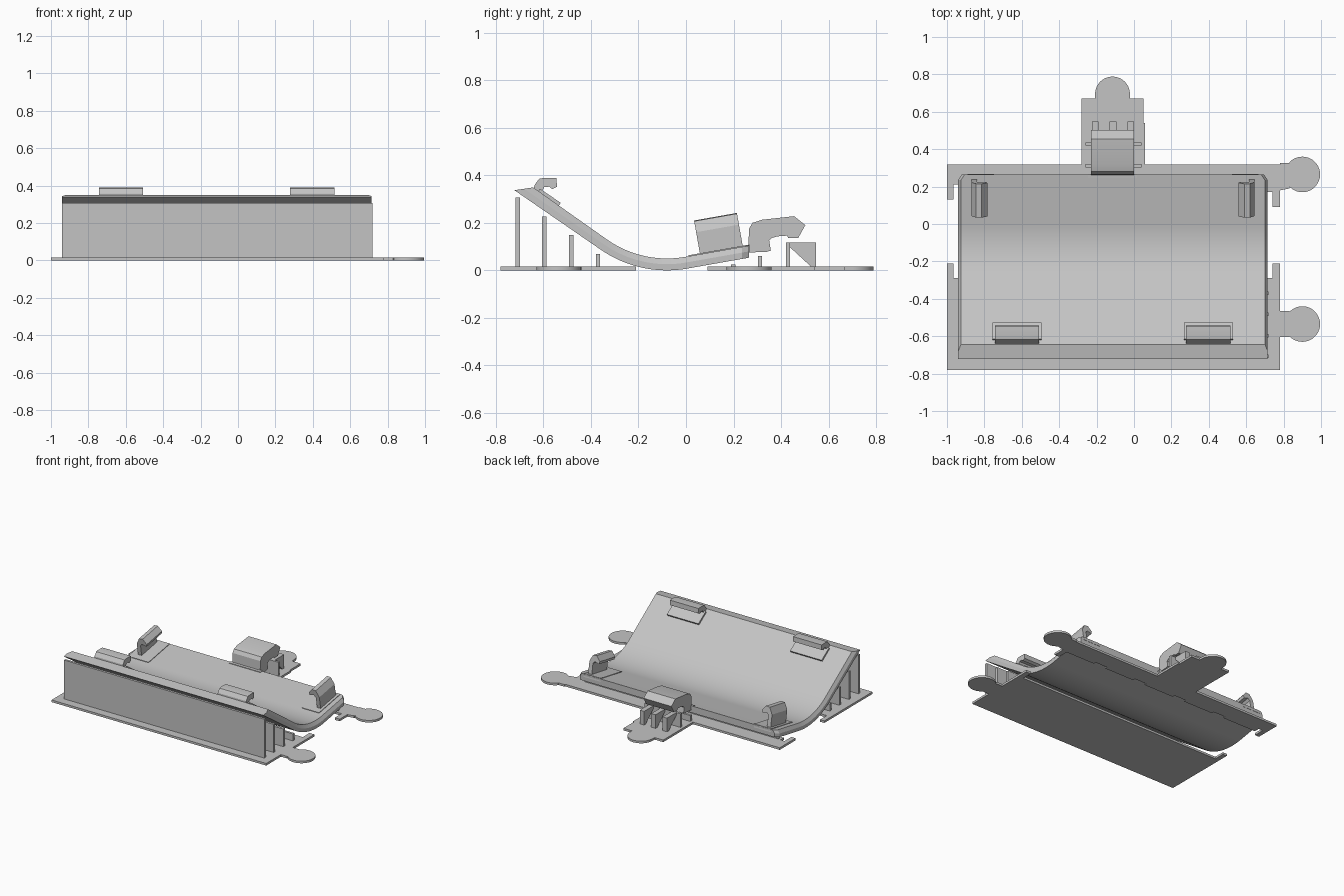
import bpy, bmesh, math
from mathutils import Matrix, Vector

if "Cube" in bpy.data.objects:
    bpy.data.objects.remove(bpy.data.objects["Cube"])

grey = bpy.data.materials.new("light grey")
grey.diffuse_color = (0.55, 0.55, 0.55, 1)
grey.use_nodes = True
grey.node_tree.nodes["Principled BSDF"].inputs["Base Color"].default_value = grey.diffuse_color
CX = -0.1125                      # centre of the tray in x
X0, X1 = -0.94, 0.715             # tray sides
SLOPE, TILT = math.radians(34.6), math.radians(10)


def finish(name, bm):
    bmesh.ops.recalc_face_normals(bm, faces=bm.faces)
    me = bpy.data.meshes.new(name)
    bm.to_mesh(me)
    bm.free()
    me.materials.append(grey)
    ob = bpy.data.objects.new(name, me)
    bpy.context.collection.objects.link(ob)
    bpy.context.view_layer.objects.active = ob
    ob.select_set(True)
    bpy.ops.object.shade_smooth_by_angle(angle=math.radians(25))
    ob.select_set(False)
    return ob


def prism(name, points, vec, matrix=None):
    """Closed 3D outline extruded along vec."""
    bm = bmesh.new()
    face = bm.faces.new([bm.verts.new(p) for p in points])
    ext = bmesh.ops.extrude_face_region(bm, geom=[face])
    verts = [v for v in ext["geom"] if isinstance(v, bmesh.types.BMVert)]
    bmesh.ops.translate(bm, verts=verts, vec=vec)
    if matrix:
        bmesh.ops.transform(bm, matrix=matrix, verts=bm.verts)
    return finish(name, bm)


def plate(name, outline):
    return prism(name, [(x, y, 0) for x, y in outline], (0, 0, 0.016))


def side_profile(name, yz, xa, xb):
    return prism(name, [(xa, y, z) for y, z in yz], (xb - xa, 0, 0))


def box(name, xa, xb, ya, yb, za, zb):
    return side_profile(name, [(ya, za), (yb, za), (yb, zb), (ya, zb)], xa, xb)


def arc(cx, cy, r, a0, a1, n=28):
    return [(cx + r * math.cos(math.radians(a0 + (a1 - a0) * i / n)),
             cy + r * math.sin(math.radians(a0 + (a1 - a0) * i / n)))
            for i in range(n + 1)]


# Ground plates with round finger tabs
plate("front_base_plate",
      [(-1, -0.78), (0.78, -0.78), (0.78, -0.605), (0.83, -0.605)]
      + arc(0.9, -0.535, 0.095, -135, 135)
      + [(0.83, -0.465), (0.78, -0.465), (0.78, -0.21), (0.74, -0.21), (0.74, -0.29),
         (-0.965, -0.29), (-0.965, -0.21), (-1, -0.21)])

notches = []
for x in (0.4, 0.05, -0.3, -0.65):
    notches += [(x + 0.1, 0.17), (x + 0.1, 0.19), (x, 0.19), (x, 0.17)]
plate("back_base_plate",
      [(-1, 0.13), (-0.965, 0.13), (-0.965, 0.21), (-0.93, 0.21), (-0.93, 0.17)]
      + notches[::-1]
      + [(0.74, 0.17), (0.74, 0.09), (0.78, 0.09), (0.78, 0.18), (0.83, 0.19)]
      + arc(0.9, 0.265, 0.095, -135, 135)
      + [(0.83, 0.325), (0.78, 0.325), (0.78, 0.318), (0.06, 0.318), (0.06, 0.54),
         (0.05, 0.54), (0.05, 0.67), (-0.02, 0.67)]
      + arc(-0.115, 0.695, 0.093, 0, 180)
      + [(-0.21, 0.67), (-0.28, 0.67), (-0.28, 0.318), (-1, 0.318)])


# Curved tray: ramp, arc and shallow tail, chamfered along its upper edges
def tray_layer(t):
    """(y, z) stations of the surface lying t above the underside."""
    r, yc, zc = 0.49 - t, -0.08, 0.49
    pts = []
    for i in range(21):
        a = -SLOPE + (SLOPE + TILT) * i / 20
        pts.append((yc + r * math.sin(a), zc - r * math.cos(a)))
    f = t / 0.05
    front = (-0.722 + 0.079 * f, 0.337 + 0.012 * f)
    ye, ze = pts[-1]
    tail = [(y, ze + (y - ye) * math.tan(TILT)) for y in (0.235, 0.265)]
    return [front] + pts + tail


low, mid, top = tray_layer(0), tray_layer(0.026), tray_layer(0.05)
bm = bmesh.new()
rings = []
for i in range(len(low)):
    inset = 0.02 if i == len(low) - 1 else 0
    xa, xb = X0 + inset, X1 - inset
    rings.append([bm.verts.new(p) for p in (
        (xa, *low[i]), (xa, *mid[i]), (xa + 0.015, *top[i]),
        (xb - 0.015, *top[i]), (xb, *mid[i]), (xb, *low[i]))])
for a, b in zip(rings, rings[1:]):
    for k in range(6):
        bm.faces.new((a[k], a[(k + 1) % 6], b[(k + 1) % 6], b[k]))
bm.faces.new(rings[0])
bm.faces.new(rings[-1])
finish("curved_tray", bm)

# Cross walls holding up the tray
for i, (y, h) in enumerate([(-0.708, 0.307), (-0.597, 0.226), (-0.483, 0.148), (-0.37, 0.068)]):
    box(f"support_wall_{i + 1}", X0, 0.72, y - 0.009, y + 0.009, 0.01, h)
box("tail_support_wall", X0 + 0.03, X1 - 0.02, 0.19, 0.208, 0.01, 0.024)

# Rear latch supports
box("latch_wall_low", -0.26, 0.04, 0.302, 0.32, 0.01, 0.06)
box("latch_wall_high", -0.26, 0.04, 0.42, 0.437, 0.01, 0.118)
for i, dx in enumerate((-0.095, 0, 0.095)):
    side_profile(f"latch_gusset_{i + 1}",
                 [(0.43, 0.118), (0.43, 0.104), (0.53, 0.012), (0.547, 0.012), (0.547, 0.118)],
                 CX + dx - 0.018, CX + dx + 0.018)

# Rear latch lever and its foot
side_profile("latch_lever",
             [(0.262, 0.075), (0.265, 0.175), (0.28, 0.2), (0.32, 0.213), (0.455, 0.228),
              (0.502, 0.19), (0.472, 0.136), (0.43, 0.137), (0.425, 0.146), (0.385, 0.143),
              (0.36, 0.136), (0.35, 0.125), (0.357, 0.083), (0.34, 0.078)], -0.23, 0.0)
side_profile("latch_foot", [(0.245, 0.075), (0.268, 0.078), (0.268, 0.108), (0.245, 0.105)],
             -0.245, 0.015)

# Side clips on the shallow tail, hooked towards the middle
hook = [(-0.05, 0), (-0.05, 0.1), (-0.025, 0.147), (0.005, 0.15), (0.035, 0.115),
        (0.03, 0.095), (-0.005, 0.105), (-0.02, 0.09), (-0.02, 0)]
for label, side in (("left", -1), ("right", 1)):
    # local frame: x inward, y along the tail, z normal to it
    m = (Matrix.Translation((CX + side * 0.707, 0.06, 0.062))
         @ Matrix.Rotation(TILT, 4, "X") @ Matrix.Diagonal((-side, 1, 1, 1)))
    prism(f"{label}_clip", [(u, 0, h) for u, h in hook], (0, 0.183, 0), m)
    prism(f"{label}_clip_pad",
          [(-0.07, -0.048, -0.015), (0.07, -0.048, -0.015), (0.07, -0.048, 0.01),
           (-0.07, -0.048, 0.01)], (0, 0.255, 0), m)

# Front clips over the top of the ramp
for label, x in (("left", -0.625), ("right", 0.397)):
    side_profile(f"front_{label}_clip",
                 [(-0.64, 0.335), (-0.638, 0.358), (-0.618, 0.385), (-0.6, 0.389),
                  (-0.545, 0.388), (-0.543, 0.352), (-0.563, 0.342), (-0.575, 0.352),
                  (-0.597, 0.35), (-0.605, 0.335), (-0.6, 0.305)], x - 0.118, x + 0.118)
    side_profile(f"front_{label}_clip_pad",
                 [(-0.625, 0.325), (-0.615, 0.344), (-0.527, 0.284), (-0.54, 0.265)],
                 x - 0.131, x + 0.131)
